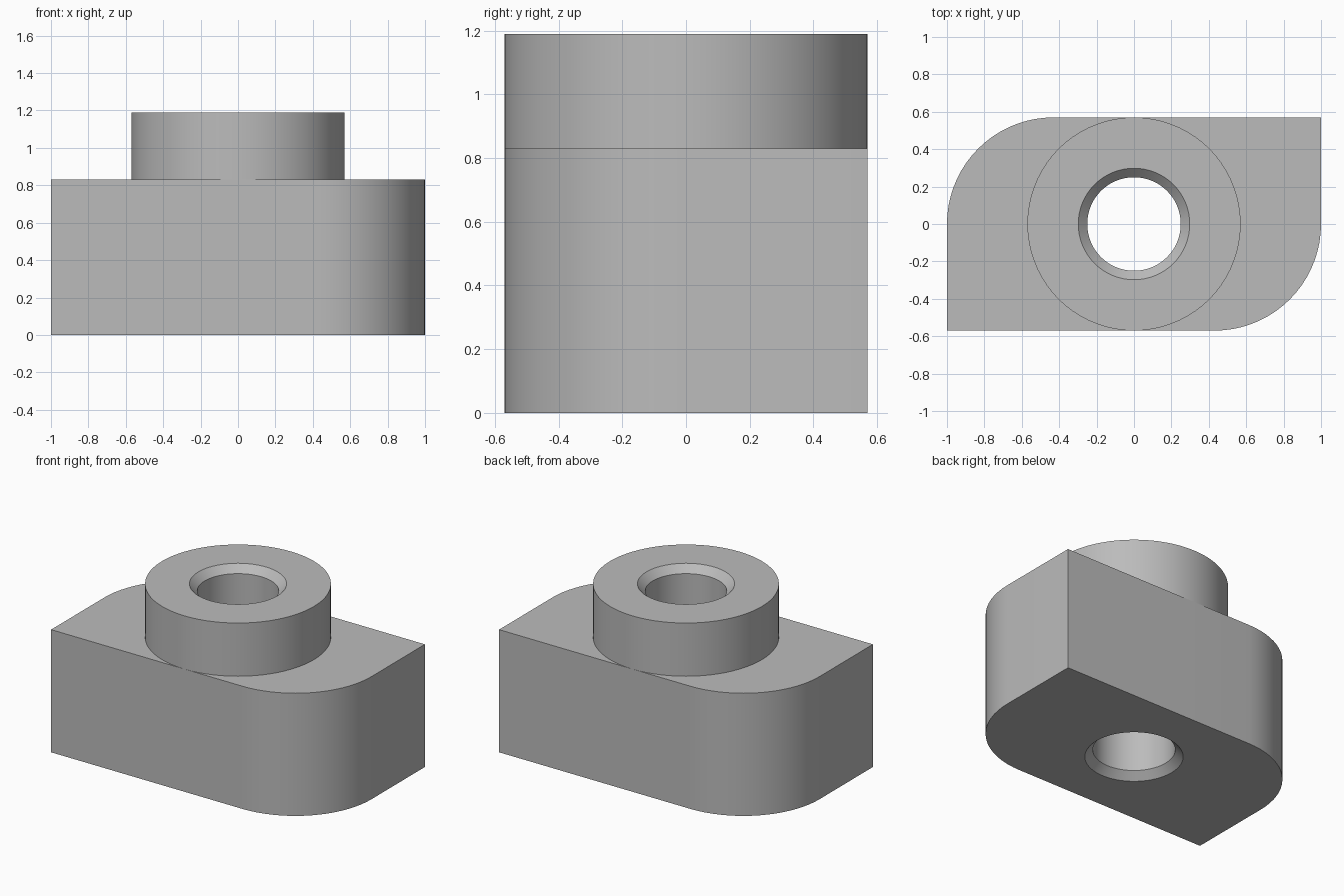
import bpy, bmesh
from math import pi, sin, cos
from mathutils import Matrix

cube = bpy.data.objects.get("Cube")
if cube:
    bpy.data.objects.remove(cube)

LENGTH, WIDTH = 1.0, 0.57          # half extents of the base
BASE_TOP, TOP = 0.83, 1.19
BORE, CHAMFER = 0.25, 0.048
MOUTH = BORE + CHAMFER
STEPS = 36                         # segments in a half circle


def arc(radius, z, start, end, steps, cx=0.0):
    angles = [start + (end - start) * i / steps for i in range(steps + 1)]
    return [(cx + radius * cos(a), radius * sin(a), z) for a in angles]


bm = bmesh.new()


def face(points):
    bm.faces.new([bm.verts.new(p) for p in points])


def wall(lower, upper):
    for i in range(len(lower) - 1):
        face([lower[i], lower[i + 1], upper[i + 1], upper[i]])


def half_circle(radius, z):
    return arc(radius, z, -pi / 2, pi / 2, STEPS)


# Base: one half, with one rounded and one square corner
def outline(z):
    corner = arc(WIDTH, z, -pi / 2, 0, STEPS // 2, LENGTH - WIDTH)
    return [(0, -WIDTH, z)] + corner + [(LENGTH, WIDTH, z), (0, WIDTH, z)]


wall(outline(0), outline(BASE_TOP))
face(outline(BASE_TOP) + half_circle(WIDTH, BASE_TOP)[-2:0:-1])
face((outline(0) + half_circle(MOUTH, 0)[::-1])[::-1])

# Collar and chamfered through bore: half turn of the profile
profile = [(WIDTH, BASE_TOP), (WIDTH, TOP), (MOUTH, TOP),
           (BORE, TOP - CHAMFER), (BORE, CHAMFER), (MOUTH, 0)]
for low, high in zip(profile, profile[1:]):
    wall(half_circle(*low), half_circle(*high))

# The other half is the same, turned about the bore
copy = bmesh.ops.duplicate(bm, geom=bm.verts[:] + bm.edges[:] + bm.faces[:])
verts = [g for g in copy["geom"] if isinstance(g, bmesh.types.BMVert)]
bmesh.ops.rotate(bm, verts=verts, matrix=Matrix.Rotation(pi, 3, "Z"))
bmesh.ops.remove_doubles(bm, verts=bm.verts[:], dist=0.0005)

mesh = bpy.data.meshes.new("slot_nut")
bm.to_mesh(mesh)
bm.free()
nut = bpy.data.objects.new("slot_nut", mesh)
bpy.context.collection.objects.link(nut)

# Plain grey metal
grey = bpy.data.materials.new("grey")
grey.use_nodes = True
colour = (0.5, 0.5, 0.5, 1)
grey.diffuse_color = colour
grey.node_tree.nodes["Principled BSDF"].inputs["Base Color"].default_value = colour
mesh.materials.append(grey)

bpy.ops.object.select_all(action="DESELECT")
nut.select_set(True)
bpy.context.view_layer.objects.active = nut
bpy.ops.object.shade_smooth_by_angle(angle=pi / 6)
